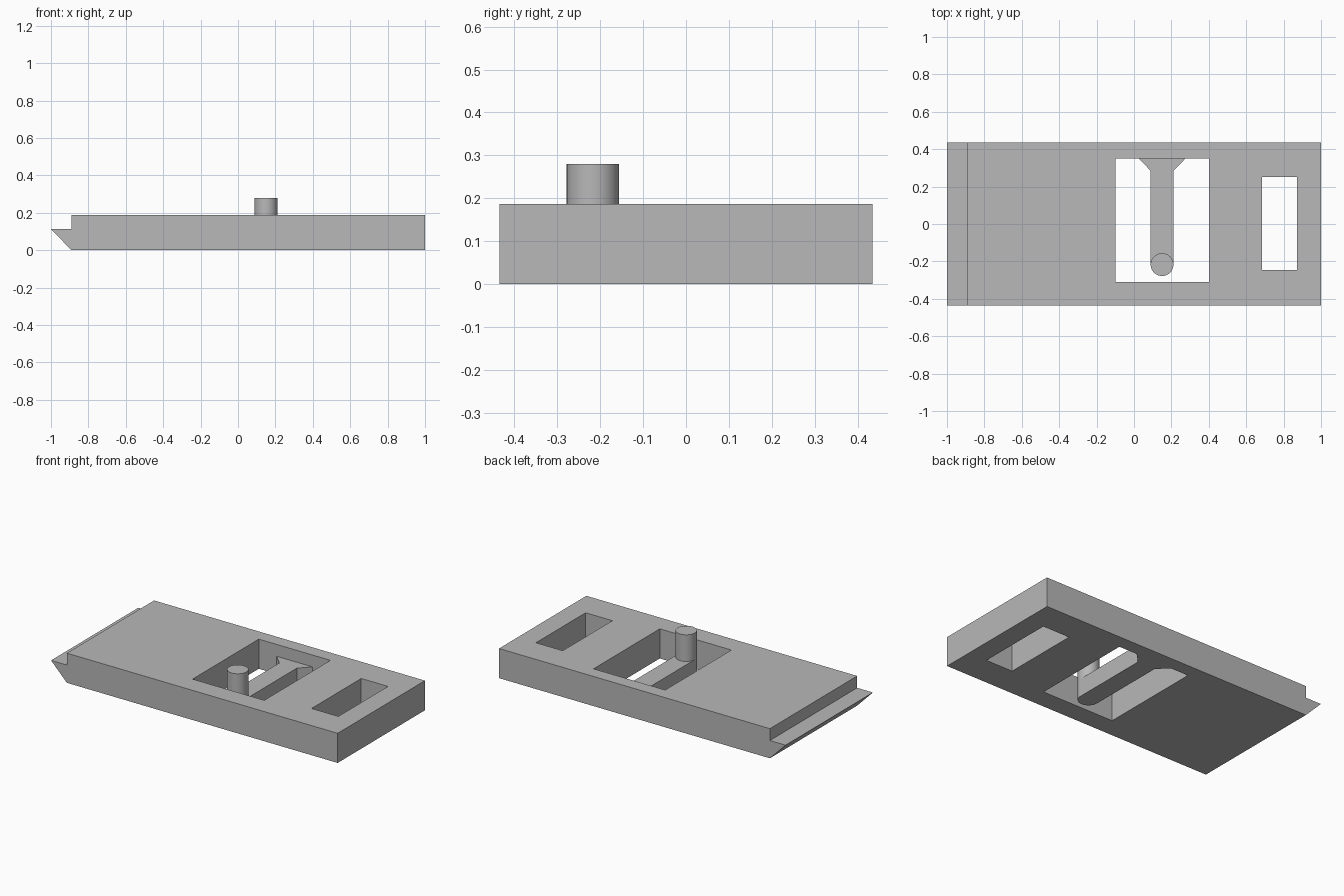
import bpy, bmesh
from math import pi, cos, sin
from mathutils import Vector

old = bpy.data.objects.get("Cube")
if old:
    bpy.data.objects.remove(old, do_unlink=True)

grey = bpy.data.materials.new("plain_grey")
grey.use_nodes = True
GREY = (0.48, 0.48, 0.48, 1)
grey.diffuse_color = GREY
grey.node_tree.nodes["Principled BSDF"].inputs["Base Color"].default_value = GREY


def prism(name, points, sweep):
    """Extrude a closed polygon along the sweep vector."""
    bm = bmesh.new()
    face = bm.faces.new([bm.verts.new(p) for p in points])
    ext = bmesh.ops.extrude_face_region(bm, geom=[face], use_keep_orig=True)
    moved = [v for v in ext["geom"] if isinstance(v, bmesh.types.BMVert)]
    bmesh.ops.translate(bm, verts=moved, vec=Vector(sweep))
    bmesh.ops.recalc_face_normals(bm, faces=bm.faces)
    mesh = bpy.data.meshes.new(name)
    bm.to_mesh(mesh)
    bm.free()
    mesh.materials.append(grey)
    obj = bpy.data.objects.new(name, mesh)
    bpy.context.collection.objects.link(obj)
    return obj


def activate(obj):
    bpy.ops.object.select_all(action="DESELECT")
    obj.select_set(True)
    bpy.context.view_layer.objects.active = obj


def cut_window(target, x0, x1, y0, y1):
    cutter = prism("window_cutter", [(x0, y0, -0.1), (x1, y0, -0.1),
                                     (x1, y1, -0.1), (x0, y1, -0.1)], (0, 0, 0.5))
    cutter.hide_render = True
    mod = target.modifiers.new("window", "BOOLEAN")
    mod.operation = "DIFFERENCE"
    mod.solver = "EXACT"
    mod.object = cutter
    activate(target)
    bpy.ops.object.modifier_apply(modifier=mod.name)
    bpy.data.objects.remove(cutter, do_unlink=True)


HALF_WIDTH, TOP, STEP = 0.435, 0.187, 0.112
WALL = 0.35                      # rear wall of the large window
PIN_X, PIN_Y, PIN_R = 0.15, -0.217, 0.061

# Plate with a pointed lip along its right end
side = [(-0.89, 0), (1, 0), (1, TOP), (-0.89, TOP), (-0.89, STEP), (-1, STEP)]
plate = prism("plate", [(x, -HALF_WIDTH, z) for x, z in side], (0, 2 * HALF_WIDTH, 0))
cut_window(plate, -0.10, 0.40, -0.31, WALL)
cut_window(plate, 0.685, 0.872, -0.245, 0.25)

# Spring arm: flared root, straight shank, round tip
SEG = 24
tip = [(PIN_X + PIN_R * cos(a), PIN_Y + PIN_R * sin(a))
       for a in (pi + pi * i / SEG for i in range(SEG + 1))]
root = [(PIN_X + PIN_R, 0.285), (PIN_X + 0.125, WALL),
        (PIN_X - 0.125, WALL), (PIN_X - PIN_R, 0.285)]
arm = prism("spring_arm", [(x, y, 0) for x, y in tip + root], (0, 0, STEP))

# Round pin on the arm tip
circle = [(PIN_X + PIN_R * cos(pi * i / SEG), PIN_Y + PIN_R * sin(pi * i / SEG), STEP)
          for i in range(2 * SEG)]
pin = prism("pin", circle, (0, 0, 0.28 - STEP))

for part in (arm, pin):
    activate(part)
    bpy.ops.object.shade_smooth_by_angle(angle=pi / 6)
